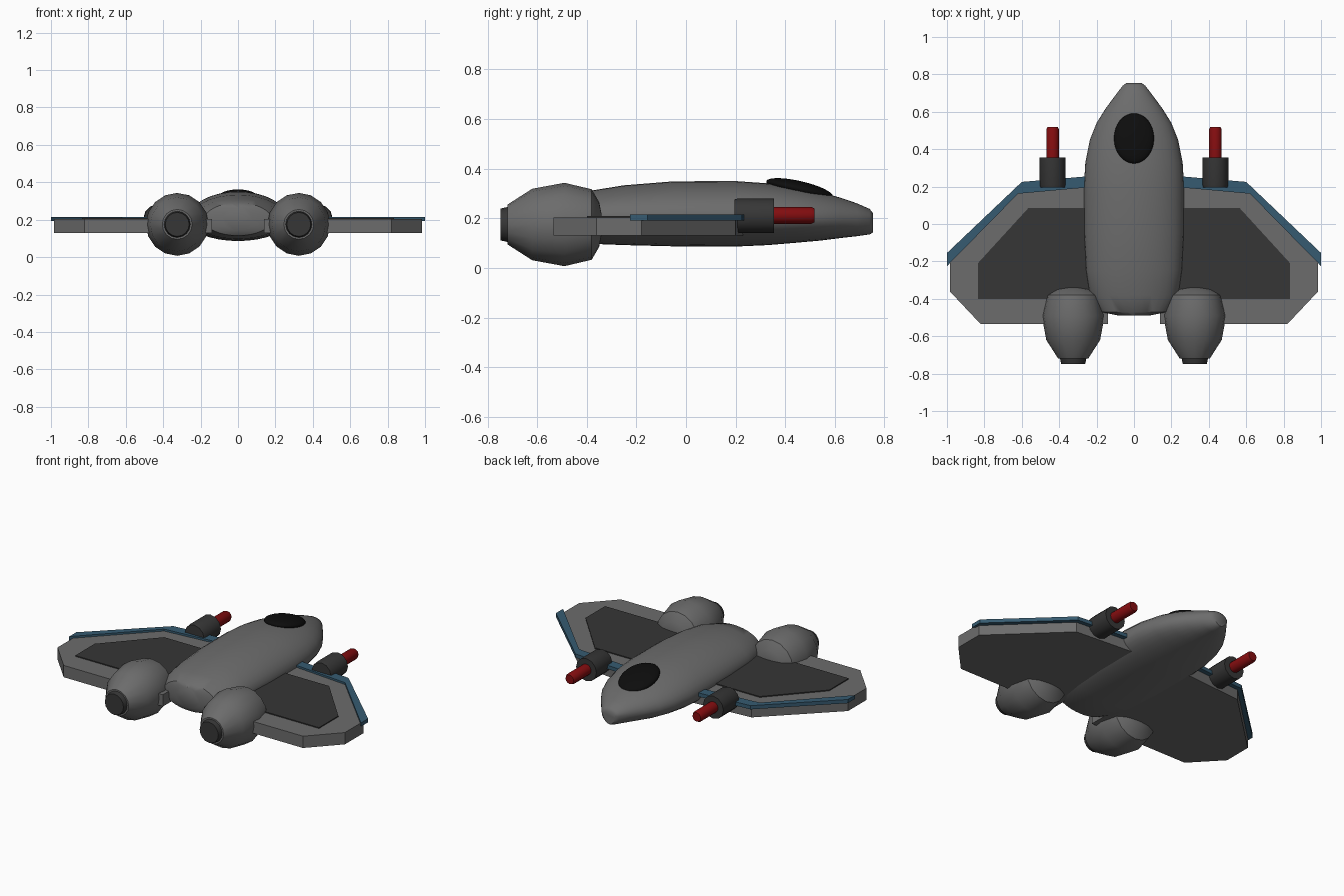
import bpy, bmesh, math
from mathutils import Matrix, Vector

if "Cube" in bpy.data.objects:
    bpy.data.objects.remove(bpy.data.objects["Cube"])


def material(name, rgb):
    m = bpy.data.materials.new(name)
    m.diffuse_color = (*rgb, 1)
    m.use_nodes = True
    m.node_tree.nodes["Principled BSDF"].inputs["Base Color"].default_value = m.diffuse_color
    return m


GREY = material("hull grey", (0.15, 0.15, 0.15))
DARK = material("dark grey", (0.037, 0.037, 0.037))
BLUE = material("edge blue", (0.037, 0.105, 0.165))
RED = material("barrel red", (0.23, 0.004, 0.005))
BLACK = material("canopy black", (0.004, 0.004, 0.004))


def finish(name, bm, mat, smooth=None, mirror=False):
    bmesh.ops.recalc_face_normals(bm, faces=bm.faces)
    me = bpy.data.meshes.new(name)
    bm.to_mesh(me)
    bm.free()
    ob = bpy.data.objects.new(name, me)
    bpy.context.collection.objects.link(ob)
    me.materials.append(mat)
    if mirror:
        ob.modifiers.new("Mirror", 'MIRROR')
    if smooth:
        bpy.ops.object.select_all(action='DESELECT')
        ob.select_set(True)
        bpy.context.view_layer.objects.active = ob
        bpy.ops.object.shade_smooth_by_angle(angle=math.radians(smooth))
    return ob


def loft(name, rings, mat, smooth, sides=24, mirror=False, phase=0.0):
    """Skin rings of (y, centre x, centre z, half width, rise, drop) along y."""
    bm = bmesh.new()
    loops = []
    for y, cx, cz, w, up, down in rings:
        loop = []
        for i in range(sides):
            a = math.tau * (i + phase) / sides
            s = math.sin(a)
            loop.append(bm.verts.new((cx + w * math.cos(a), y, cz + s * (up if s > 0 else down))))
        loops.append(loop)
    for a, b in zip(loops, loops[1:]):
        for i in range(sides):
            j = (i + 1) % sides
            bm.faces.new((a[i], a[j], b[j], b[i]))
    bm.faces.new(loops[0])
    bm.faces.new(loops[-1])
    return finish(name, bm, mat, smooth, mirror)


def plate(name, outline, z0, z1, mat):
    """Extrude a plan outline between two heights, on both sides."""
    bm = bmesh.new()
    face = bm.faces.new([bm.verts.new((x, y, z0)) for x, y in outline])
    new = bmesh.ops.extrude_face_region(bm, geom=[face])["geom"]
    bmesh.ops.translate(bm, vec=(0, 0, z1 - z0),
                        verts=[v for v in new if isinstance(v, bmesh.types.BMVert)])
    return finish(name, bm, mat, mirror=True)


def turned(name, x, z, profile, mat, smooth, sides, phase=0.0):
    rings = [(y, x, z, r, r, r) for y, r in profile]
    return loft(name, rings, mat, smooth, sides, True, phase)


# Fuselage: (y, half width, top, bottom)
hull = [(-0.49, 0.08, 0.27, 0.14), (-0.47, 0.18, 0.29, 0.115), (-0.38, 0.238, 0.312, 0.097),
        (-0.25, 0.257, 0.333, 0.092), (-0.05, 0.267, 0.349, 0.087), (0.2, 0.268, 0.35, 0.086),
        (0.33, 0.26, 0.341, 0.092), (0.45, 0.236, 0.324, 0.102), (0.54, 0.2, 0.306, 0.11),
        (0.62, 0.15, 0.284, 0.12), (0.69, 0.098, 0.26, 0.128), (0.74, 0.06, 0.238, 0.135),
        (0.753, 0.042, 0.222, 0.142)]
loft("fuselage", [(y, 0, 0.2, w, t - 0.2, 0.2 - b) for y, w, t, b in hull], GREY, 40, 32)

# Canopy bubble, tilted to follow the nose
bm = bmesh.new()
bmesh.ops.create_uvsphere(bm, u_segments=32, v_segments=16, radius=1,
                          matrix=Matrix.Translation((0, 0.458, 0.318))
                          @ Matrix.Rotation(math.radians(-13), 4, 'X')
                          @ Matrix.Diagonal((0.107, 0.138, 0.032, 1)))
finish("canopy", bm, BLACK, 60)

# Wings with inset top panels and blue leading edges
plate("wing", [(0.14, 0.235), (0.59, 0.2), (0.985, -0.18), (0.985, -0.36),
               (0.82, -0.535), (0.14, -0.535)], 0.13, 0.203, GREY)
plate("wing_panel", [(0.2, 0.085), (0.565, 0.085), (0.835, -0.21), (0.835, -0.4),
                     (0.2, -0.4)], 0.202, 0.209, DARK)
plate("leading_edge", [(0.2, 0.259), (0.6, 0.225), (1.0, -0.155), (1.0, -0.225),
                       (0.62, 0.162), (0.2, 0.2)], 0.192, 0.215, BLUE)

# Engine pods and nozzles
turned("engine_pod", 0.325, 0.175, [(-0.72, 0.08), (-0.62, 0.144), (-0.49, 0.168),
                                    (-0.38, 0.142), (-0.35, 0.09), (-0.34, 0.04)], GREY, 40, 16)
turned("nozzle", 0.325, 0.175, [(-0.748, 0.064), (-0.7, 0.075)], DARK, 40, 16)

# Cannons
turned("cannon_housing", 0.435, 0.21, [(0.195, 0.066), (0.21, 0.07), (0.355, 0.07)], DARK, 50, 12)
turned("cannon_barrel", 0.435, 0.212, [(0.34, 0.034), (0.505, 0.034), (0.518, 0.028)], RED, 50, 12)
